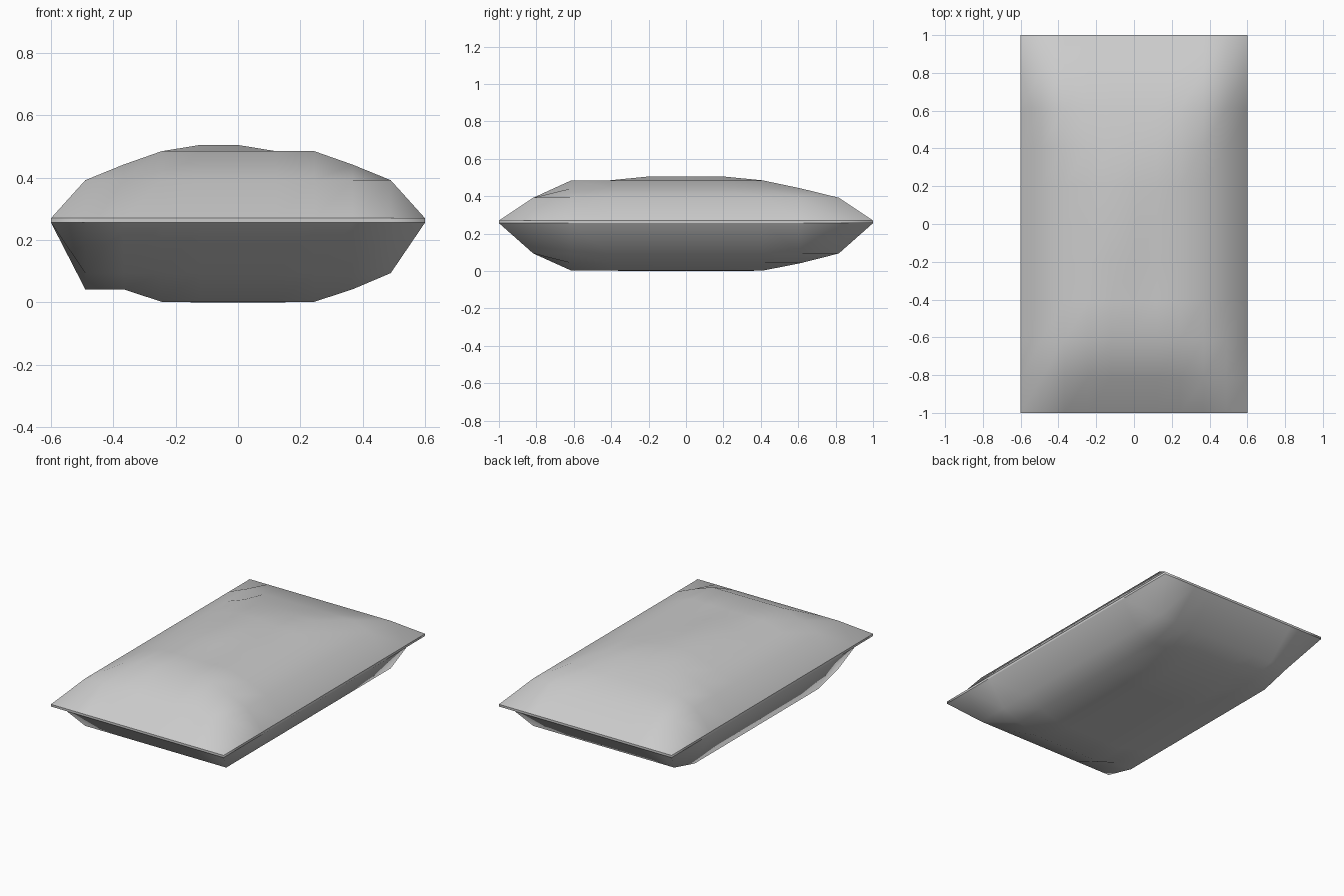
import bpy, bmesh

if "Cube" in bpy.data.objects:
    bpy.data.objects.remove(bpy.data.objects["Cube"])

N = 10
X = [-0.6] + [0.1225 * k for k in range(-4, 5)] + [0.6]
Y = [-1.0] + [0.2042 * k for k in range(-4, 5)] + [1.0]
TOP = [0.27, 0.392, 0.442, 0.485, 0.505, 0.505]
BOTTOM = [0.256, 0.094, 0.042, 0.002, 0.0, 0.0]


def height(i, j, top):
    """Padding height by distance from the seam, with uneven stuffing."""
    ring = min(i, j, N - i, N - j)
    if j == 2 and 3 <= i <= 7:            # fuller front end
        ring = 3
    if top:
        if ring >= 4 and i > 5:           # slightly sunken right of the crown
            ring = 3
        return TOP[ring]
    if i == 1 and 2 <= j <= 8:            # fuller left underside
        ring = 2
    return BOTTOM[ring]


bm = bmesh.new()
sheets = []
# Upper and lower padded sheets
for top in (True, False):
    g = [[bm.verts.new((X[i], Y[j], height(i, j, top))) for j in range(N + 1)]
         for i in range(N + 1)]
    for i in range(N):
        for j in range(N):
            q = [g[i][j], g[i + 1][j], g[i + 1][j + 1], g[i][j + 1]]
            bm.faces.new(q if top else q[::-1])
    sheets.append(g)

# Thin seam band joining the sheets
loop = ([(i, 0) for i in range(N)] + [(N, j) for j in range(N)]
        + [(i, N) for i in range(N, 0, -1)] + [(0, j) for j in range(N, 0, -1)])
up, low = sheets
for (a, b), (c, d) in zip(loop, loop[1:] + loop[:1]):
    bm.faces.new((low[a][b], low[c][d], up[c][d], up[a][b]))

bmesh.ops.recalc_face_normals(bm, faces=bm.faces[:])
for f in bm.faces:
    f.smooth = True
# Crisp seam edges
for (a, b), (c, d) in zip(loop, loop[1:] + loop[:1]):
    for g in sheets:
        bm.edges.get((g[a][b], g[c][d])).smooth = False

mesh = bpy.data.meshes.new("pillow")
bm.to_mesh(mesh)
bm.free()
bpy.context.collection.objects.link(bpy.data.objects.new("pillow", mesh))
